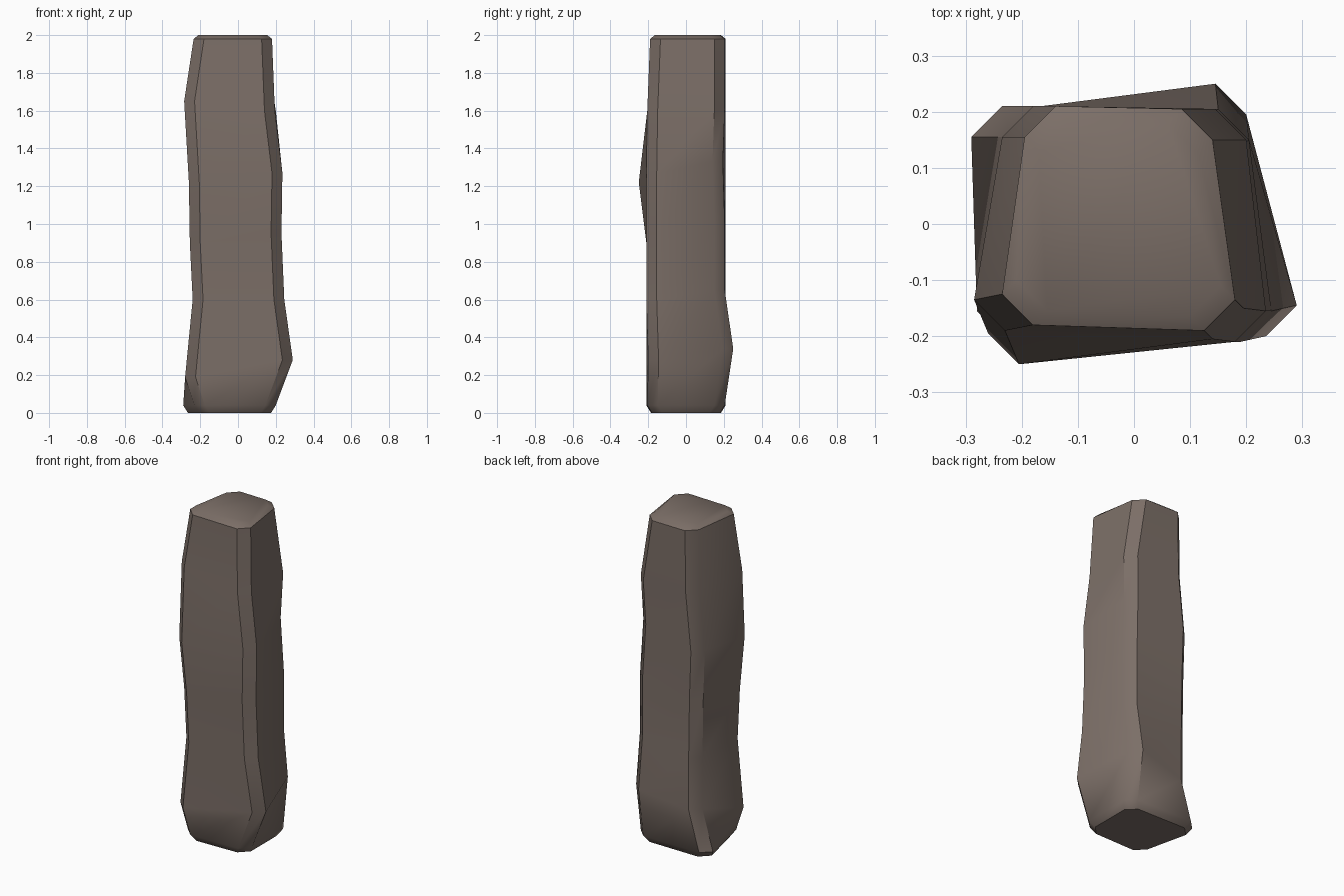
import bpy
import bmesh
import math

# remove the default object
default_cube = bpy.data.objects.get("Cube")
if default_cube:
    bpy.data.objects.remove(default_cube, do_unlink=True)

CHAMFER = 0.055   # width of the cut along each upright edge
RIM = 0.025       # inset of the top and bottom rims
HEIGHT = 2.0

# path of each upright edge from bottom to top: (x, y, z)
front_left_edge = [(.2, -.205, .04), (.29, -.2, .28), (.245, -.21, .6), (.23, -.21, .95),
                   (.235, -.21, 1.27), (.195, -.205, 1.6), (.18, -.19, 1.98)]
back_left_edge = [(.2, .205, .04), (.2, .25, .34), (.205, .205, .65), (.205, .205, 1),
                  (.19, .195, 1.33), (.2, .205, 1.6), (.14, .205, 1.98)]
back_right_edge = [(-.29, .21, .04), (-.22, .21, .28), (-.22, .21, .6), (-.225, .21, .95),
                   (-.235, .21, 1.25), (-.2, .21, 1.6), (-.195, .21, 1.98)]
front_right_edge = [(-.23, -.21, .04), (-.28, -.21, .19), (-.24, -.21, .6), (-.255, -.21, .9),
                    (-.26, -.25, 1.22), (-.285, -.19, 1.65), (-.235, -.18, 1.98)]
edges = [front_left_edge, back_left_edge, back_right_edge, front_right_edge]


def chamfered_ring(corners, inset=0.0, flat_z=None):
    """Turn four corners into an eight-sided ring, counter-clockwise from above."""
    ring = []
    for i, (x, y, z) in enumerate(corners):
        sx, sy = math.copysign(1, x), math.copysign(1, y)
        x, y = x - sx * inset, y - sy * inset
        z = z if flat_z is None else flat_z
        along_y = (x, y - sy * CHAMFER, z)
        along_x = (x - sx * CHAMFER, y, z)
        ring += [along_x, along_y] if i % 2 == 0 else [along_y, along_x]
    return ring


def loft(name, rings, material):
    """Skin a stack of rings and close both ends."""
    bm = bmesh.new()
    loops = [[bm.verts.new(p) for p in ring] for ring in rings]
    for low, high in zip(loops, loops[1:]):
        count = len(low)
        for i in range(count):
            j = (i + 1) % count
            bm.faces.new((low[i], low[j], high[j], high[i]))
    bm.faces.new(reversed(loops[0]))
    bm.faces.new(loops[-1])
    bmesh.ops.recalc_face_normals(bm, faces=bm.faces)
    mesh = bpy.data.meshes.new(name)
    bm.to_mesh(mesh)
    bm.free()
    mesh.materials.append(material)
    obj = bpy.data.objects.new(name, mesh)
    bpy.context.collection.objects.link(obj)
    return obj


# grey-brown surface
colour = (0.20, 0.158, 0.136, 1.0)
surface = bpy.data.materials.new("grey_brown")
surface.use_nodes = True
surface.diffuse_color = colour
shader = next(n for n in surface.node_tree.nodes if n.type == "BSDF_PRINCIPLED")
shader.inputs["Base Color"].default_value = colour
shader.inputs["Roughness"].default_value = 0.9

# uneven pillar with cut edges and narrow rims
levels = list(zip(*edges))
rings = [chamfered_ring(levels[0], RIM, 0.0)]
rings += [chamfered_ring(level) for level in levels]
rings.append(chamfered_ring(levels[-1], RIM, HEIGHT))
pillar = loft("rough_pillar", rings, surface)

# soft sides, crisp upright edges
bpy.ops.object.select_all(action="DESELECT")
pillar.select_set(True)
bpy.context.view_layer.objects.active = pillar
bpy.ops.object.shade_smooth_by_angle(angle=math.radians(40))
